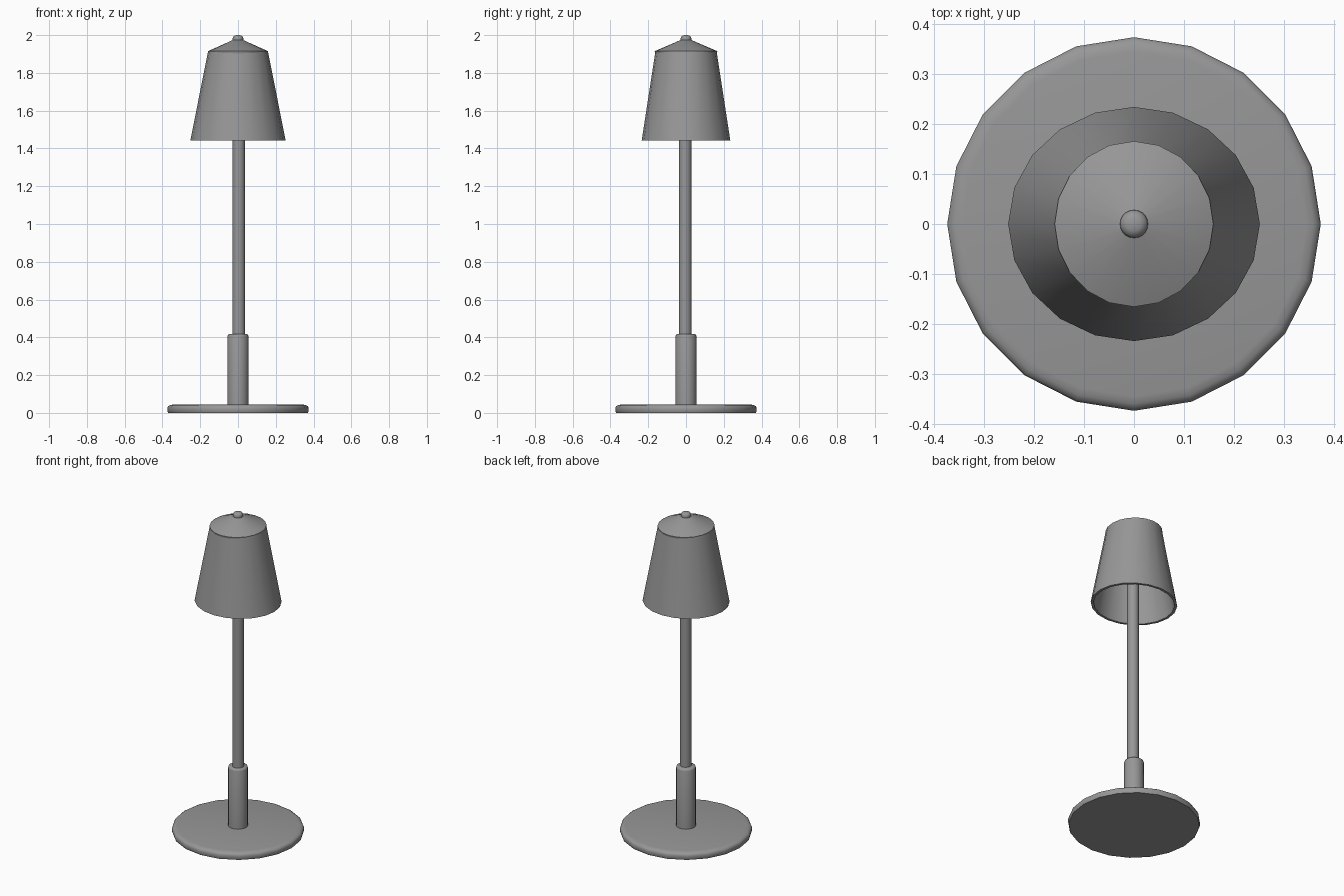
import bpy, bmesh
from math import cos, sin, pi, radians

if "Cube" in bpy.data.objects:
    bpy.data.objects.remove(bpy.data.objects["Cube"])

# Dark grey finish shared by every part
grey = bpy.data.materials.new("dark_grey")
grey.diffuse_color = (0.31, 0.31, 0.31, 1)
grey.use_nodes = True
grey.node_tree.nodes["Principled BSDF"].inputs["Base Color"].default_value = grey.diffuse_color


def lathe(name, profile, sides=20, sx=1.0, sy=1.0, centre=(0, 0), closed=False, angle=35):
    """Spin (radius, z) points around z; a zero radius makes a pole."""
    bm = bmesh.new()
    rings = []
    for r, z in profile:
        n = sides if r > 0 else 1
        rings.append([bm.verts.new((centre[0] + r * sx * cos(2 * pi * i / sides),
                                    centre[1] + r * sy * sin(2 * pi * i / sides), z))
                      for i in range(n)])
    pairs = list(zip(rings, rings[1:]))
    if closed:
        pairs.append((rings[-1], rings[0]))
    for a, b in pairs:
        for i in range(sides):
            j = (i + 1) % sides
            corners = [a[i % len(a)], a[j % len(a)], b[j % len(b)], b[i % len(b)]]
            bm.faces.new(list(dict.fromkeys(corners)))
    bmesh.ops.recalc_face_normals(bm, faces=bm.faces)
    mesh = bpy.data.meshes.new(name)
    bm.to_mesh(mesh)
    bm.free()
    mesh.materials.append(grey)
    obj = bpy.data.objects.new(name, mesh)
    bpy.context.collection.objects.link(obj)
    bpy.ops.object.select_all(action='DESELECT')
    obj.select_set(True)
    bpy.context.view_layer.objects.active = obj
    bpy.ops.object.shade_smooth_by_angle(angle=radians(angle))
    return obj


# Round foot with a softened upper edge
lathe("base", [(0, 0), (0.37, 0), (0.374, 0.012), (0.374, 0.026), (0.37, 0.035),
               (0.36, 0.041), (0.345, 0.044), (0, 0.045)], angle=50)

# Thick sleeve holding the pole
lathe("socket", [(0, 0.03), (0.056, 0.03), (0.056, 0.406), (0.053, 0.414),
                 (0.046, 0.418), (0, 0.418)], angle=50)

# Thin pole running up inside the shade
lathe("pole", [(0, 0.40), (0.033, 0.40), (0.033, 1.94), (0, 1.94)],
      centre=(0.004, -0.004))

# Hollow tapered shade, slightly oval at the bottom
shade = lathe("shade", [(0.252, 1.443), (0.159, 1.912), (0.145, 1.912), (0.236, 1.443)],
              closed=True)
for v in shade.data.vertices:
    t = (v.co.z - 1.443) / (1.912 - 1.443)
    v.co.y *= 0.93 + 0.09 * t

# Shallow conical cap with a thin edge
lathe("shade_cap", [(0, 1.9), (0.158, 1.9), (0.161, 1.915), (0.03, 1.973), (0, 1.978)],
      sx=0.985, sy=1.03)

# Small rounded knob
lathe("finial", [(0, 1.958), (0.024, 1.962), (0.028, 1.972), (0.028, 1.984), (0.024, 1.994),
                 (0.014, 1.999), (0, 2.0)], angle=60)
